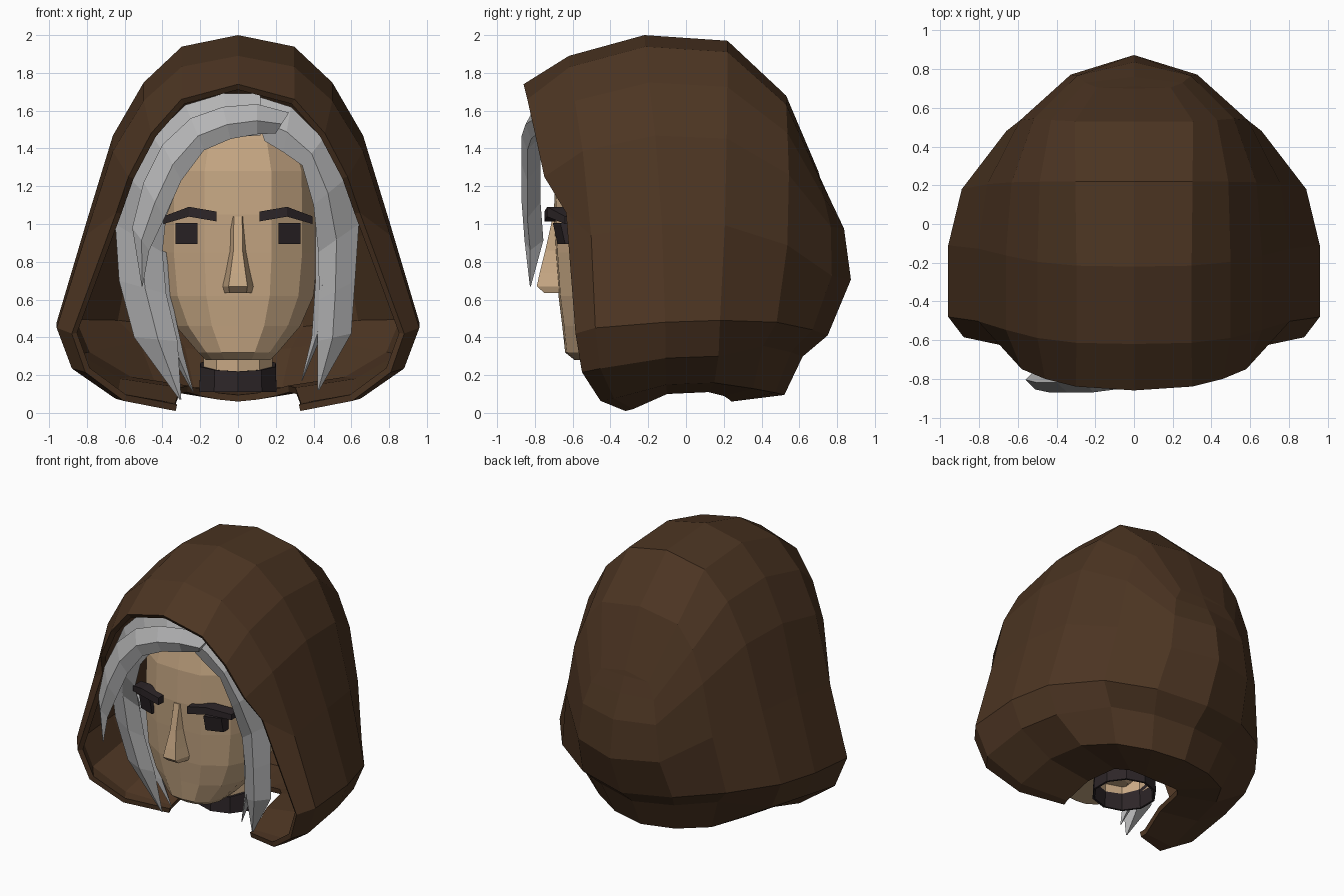
import bpy, bmesh, math

if "Cube" in bpy.data.objects:
    bpy.data.objects.remove(bpy.data.objects["Cube"])

def material(name, rgb):
    m = bpy.data.materials.new(name)
    m.diffuse_color = (*rgb, 1)
    m.use_nodes = True
    m.node_tree.nodes["Principled BSDF"].inputs["Base Color"].default_value = m.diffuse_color
    return m

BROWN = material("brown_cloth", (0.072, 0.035, 0.016))
SKIN = material("skin", (0.57, 0.39, 0.23))
GREY = material("grey_hair", (0.46, 0.46, 0.465))
DARK = material("dark", (0.026, 0.019, 0.021))

def finish(bm, name, mat, fix=True):
    bmesh.ops.remove_doubles(bm, verts=bm.verts, dist=0.0005)
    if fix:
        bmesh.ops.recalc_face_normals(bm, faces=bm.faces)
    me = bpy.data.meshes.new(name)
    bm.to_mesh(me)
    bm.free()
    me.materials.append(mat)
    ob = bpy.data.objects.new(name, me)
    bpy.context.collection.objects.link(ob)
    return ob

def loft(name, rings, mat, caps=True):
    """Skin a list of closed rings, optionally capping both ends."""
    bm = bmesh.new()
    vs = [[bm.verts.new(p) for p in r] for r in rings]
    n = len(rings[0])
    for a, b in zip(vs, vs[1:]):
        for k in range(n):
            bm.faces.new((a[k], a[(k + 1) % n], b[(k + 1) % n], b[k]))
    if caps:
        bm.faces.new(vs[0])
        bm.faces.new(vs[-1])
    return finish(bm, name, mat)

def flip(rings):
    return [[(-x, y, z) for x, y, z in r] for r in rings]

# Hood: one shared arch profile (width share, height share), crown to widest crease
ARCH = [(0, 1), (.31, .96), (.52, .835), (.69, .65), (.84, .34), (1, 0)]
ROUND = [(.87, .5), (.5, .87), (0, 1)]      # hem tuck at the front and sides
UNDERCUT = [(.74, .32), (.55, .9), (0, 1)]  # hem tuck under the back

def tuck(pts, hem, shares):
    (w, cy, cz), (hx, hy, hz) = pts[-1], hem
    return pts + [(hx + (w - hx) * c, hy + (cy - hy) * c, cz + (hz - cz) * s) for c, s in shares]

def hood_arch(top_y, top_z, w, k, crease_y, crease_z, bulge, hem, shares):
    pts = []
    for j, (sx, sz) in enumerate(ARCH):
        u = j / 5
        e = u ** 1.3
        y = top_y + (crease_y - top_y) * e * e * (3 - 2 * e) + bulge * 9.48 * u ** 3 * (1 - u)
        pts.append((w * sx ** k, y, crease_z + (top_z - crease_z) * sz))
    return tuck(pts, hem, shares)

# the face opening bends sharply at cheek height
opening = tuck([(0, -.86, 1.74), (.3, -.84, 1.66), (.46, -.8, 1.48), (.58, -.75, 1.25),
                (.645, -.635, 1.06), (.88, -.585, .42)], (.33, -.32, .01), ROUND)
bm = bmesh.new()
g = [[bm.verts.new(p) for p in arch] for arch in [opening] + [hood_arch(*s) for s in [
    (-.62, 1.89, .96, 1, -.48, .45, 0, (.34, -.28, .02), ROUND),
    (-.22, 2.0, .96, 1, -.11, .48, 0, (.31, -.1, .1), ROUND),
    (.22, 1.97, .89, .92, .18, .49, .02, (.27, .12, .11), ROUND),
    (.53, 1.68, .66, .66, .48, .48, .05, (.2, .2, .09), UNDERCUT),
    (.7, 1.28, .36, .55, .67, .44, .1, (.1, .23, .07), UNDERCUT),
    (.7, 1.28, 0, 1, .75, .41, .135, (0, .24, .06), UNDERCUT)]]]
for a, b in zip(g, g[1:]):
    for j in range(len(a) - 1):
        bm.faces.new((a[j], a[j + 1], b[j + 1], b[j]))
hood = finish(bm, "hood", BROWN, fix=False)
mir = hood.modifiers.new("mirror", 'MIRROR')
mir.use_clip = True
sol = hood.modifiers.new("thickness", 'SOLIDIFY')
sol.thickness = 0.035
sol.offset = -1

# Head: horizontal rings (height, half width, front y, back y)
def head_ring(z, w, f, b):
    d = b - f
    half = [(.42 * w, f + .01), (.8 * w, f + .12 * d), (w, f + .3 * d), (w, f + .6 * d), (.65 * w, f + .9 * d)]
    return ([(0, f, z)] + [(x, y, z) for x, y in half] + [(0, b, z)]
            + [(-x, y, z) for x, y in reversed(half)])

loft("head", [head_ring(*r) for r in [
    (.28, .17, -.59, -.15), (.32, .21, -.64, -.08), (.46, .33, -.655, .08), (.62, .40, -.675, .2),
    (.85, .425, -.69, .3), (1.05, .425, -.70, .35), (1.28, .42, -.69, .35), (1.45, .36, -.65, .3),
    (1.58, .26, -.54, .2), (1.64, .12, -.3, .05)]], SKIN)

# Neck and collar: ten-sided tubes
def tube_ring(r, z, tilt=0):
    angles = [math.tau * (k + .5) / 10 for k in range(10)]
    return [(r * math.cos(a), -.1 + r * math.sin(a), z + tilt * math.sin(a)) for a in angles]

loft("neck", [tube_ring(.192, .22), tube_ring(.192, .48)], SKIN, caps=False)
loft("collar", [tube_ring(.2, .11), tube_ring(.215, .11), tube_ring(.21, .255, .035),
                tube_ring(.19, .255, .035), tube_ring(.2, .11)], DARK, caps=False)

# Nose: wedge widening downwards (height, front half width, back half width, front y)
loft("nose", [[(-bw, -.66, z), (-fw, f, z), (fw, f, z), (bw, -.66, z)] for z, fw, bw, f in [
    (1.04, .022, .05, -.705), (.86, .024, .05, -.745), (.74, .04, .07, -.775),
    (.67, .05, .085, -.79), (.635, .045, .075, -.75)]], SKIN)

# Eyes and eyebrows, mirrored to both sides
eye = [[(x, y, .895), (x, y - .025, 1.005), (x, y + .08, 1.005), (x, y + .08, .895)]
       for x, y in [(.215, -.68), (.33, -.64)]]
brow = [[(x, y, z - h), (x, y, z + h), (x, y + .09, z + h), (x, y + .09, z - h)]
        for x, y, z, h in [(.115, -.75, 1.04, .026), (.26, -.735, 1.065, .026), (.395, -.64, 1.02, .02)]]
for side, mk in (("right", lambda r: r), ("left", flip)):
    loft("eye_" + side, mk(eye), DARK)
    loft("eyebrow_" + side, mk(brow), DARK)

# Hair locks: stations of (outer x, z, inner x, z, y) with a raised ridge, thinning to the tip
def lock(name, stations, ridge=.03, depth=.07):
    rings = []
    for ox, oz, ix, iz, y in stations:
        t = min(1, math.hypot(ox - ix, oz - iz) / .1)
        mx, mz = .45 * ox + .55 * ix, .45 * oz + .55 * iz
        rings.append([(ox, y + .02 * t, oz), (mx, y - ridge * t, mz), (ix, y, iz), (mx, y + depth * t, mz)])
    return loft(name, rings, GREY)

lock("fringe_lock", [
    (.27, 1.59, .2, 1.48, -.74), (.1, 1.635, .1, 1.475, -.79), (-.08, 1.62, -.04, 1.45, -.82),
    (-.25, 1.56, -.18, 1.39, -.84), (-.4, 1.42, -.3, 1.23, -.84), (-.5, 1.22, -.39, 1.03, -.84),
    (-.56, .98, -.47, .86, -.825), (-.51, .67, -.505, .67, -.825)])
lock("left_hair", [
    (.12, 1.69, .12, 1.47, -.71), (-.08, 1.69, -.02, 1.46, -.72), (-.28, 1.63, -.18, 1.39, -.71),
    (-.45, 1.46, -.3, 1.24, -.69), (-.57, 1.24, -.38, 1.04, -.64), (-.65, 1.0, -.40, .85, -.56),
    (-.63, .7, -.38, .63, -.53), (-.55, .4, -.32, .38, -.5), (-.31, .07, -.30, .07, -.44)])
lock("left_inner_lock", [
    (-.48, .9, -.38, .85, -.5), (-.46, .6, -.34, .55, -.48), (-.38, .35, -.29, .32, -.46),
    (-.24, .11, -.235, .11, -.42)], .03, .05)
lock("right_hair", [
    (.06, 1.69, .14, 1.44, -.69), (.28, 1.62, .24, 1.38, -.70), (.45, 1.45, .34, 1.31, -.69),
    (.57, 1.24, .40, 1.1, -.64), (.64, 1.0, .425, .85, -.56), (.62, .7, .43, .6, -.53),
    (.6, .42, .42, .38, -.5), (.43, .12, .42, .12, -.44)])
lock("right_inner_lock", [
    (.53, 1.1, .41, 1.0, -.54), (.5, .75, .41, .7, -.52), (.46, .45, .39, .4, -.48),
    (.34, .17, .335, .17, -.44)], .03, .05)
